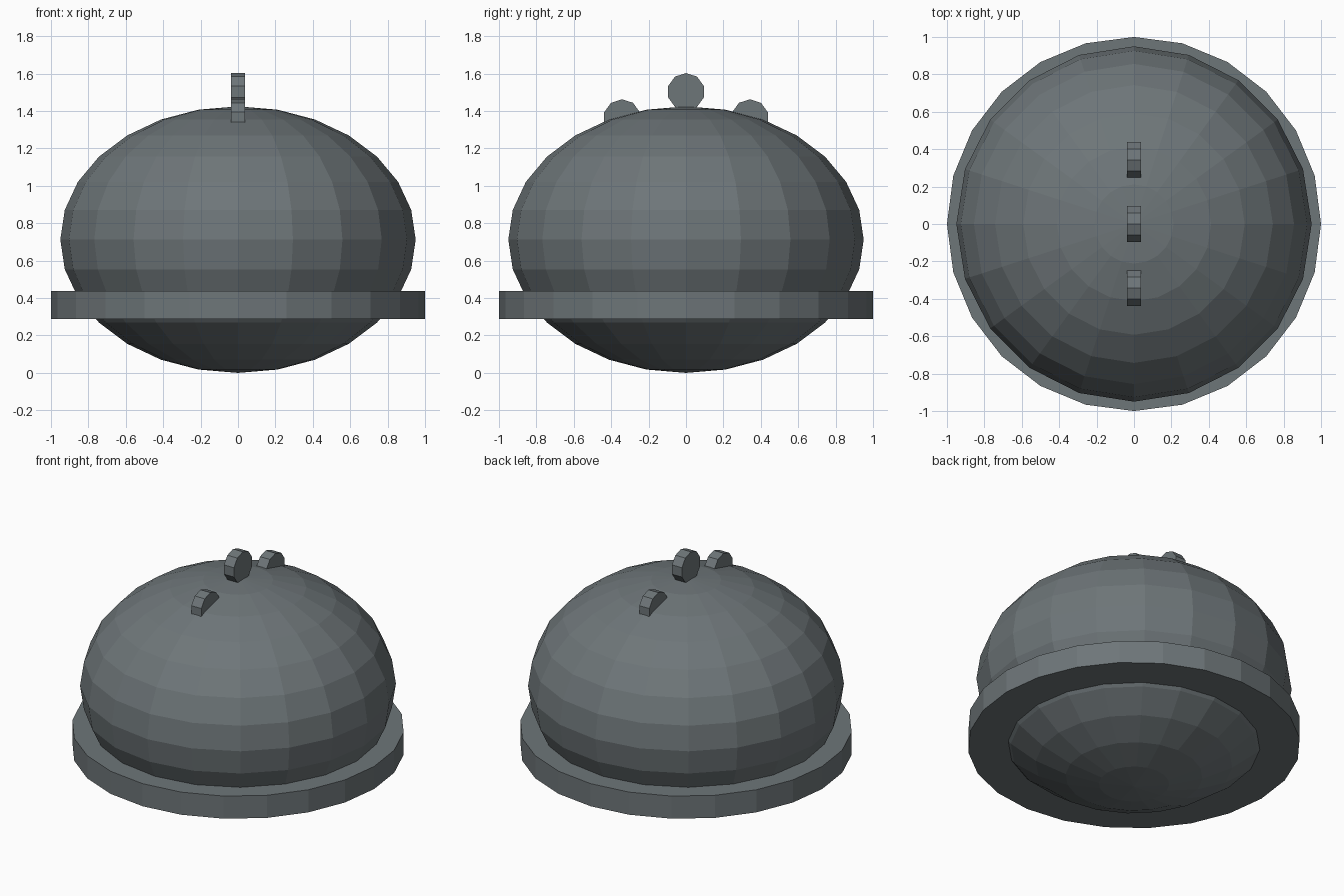
import bpy
import math
from mathutils import Matrix

if "Cube" in bpy.data.objects:
    bpy.data.objects.remove(bpy.data.objects["Cube"])

grey = bpy.data.materials.new("slate grey")
grey.diffuse_color = (0.155, 0.18, 0.19, 1)
grey.use_nodes = True
grey.node_tree.nodes["Principled BSDF"].inputs["Base Color"].default_value = grey.diffuse_color


def finish(name):
    ob = bpy.context.object
    ob.name = name
    ob.data.materials.append(grey)
    return ob


# Squashed faceted dome body
bpy.ops.mesh.primitive_uv_sphere_add(segments=20, ring_count=14, radius=1)
body = finish("body")
body.data.transform(Matrix.Diagonal((0.95, 0.95, 0.7125, 1)))
body.location.z = 0.7125

# Flat rim around the lower body
bpy.ops.mesh.primitive_cylinder_add(vertices=24, radius=1, depth=0.15,
                                    location=(0, 0, 0.362))
finish("rim")

# Row of small ten-sided discs along the top, flat side up
for name, y, z in (("front_disc", -0.342, 1.363),
                   ("middle_disc", 0, 1.503),
                   ("back_disc", 0.342, 1.363)):
    bpy.ops.mesh.primitive_cylinder_add(vertices=10, radius=0.1, depth=0.073,
                                        location=(0, y, z))
    disc = finish(name)
    disc.data.transform(Matrix.Rotation(math.radians(90), 4, 'Z'))
    disc.data.transform(Matrix.Rotation(math.radians(90), 4, 'Y'))
